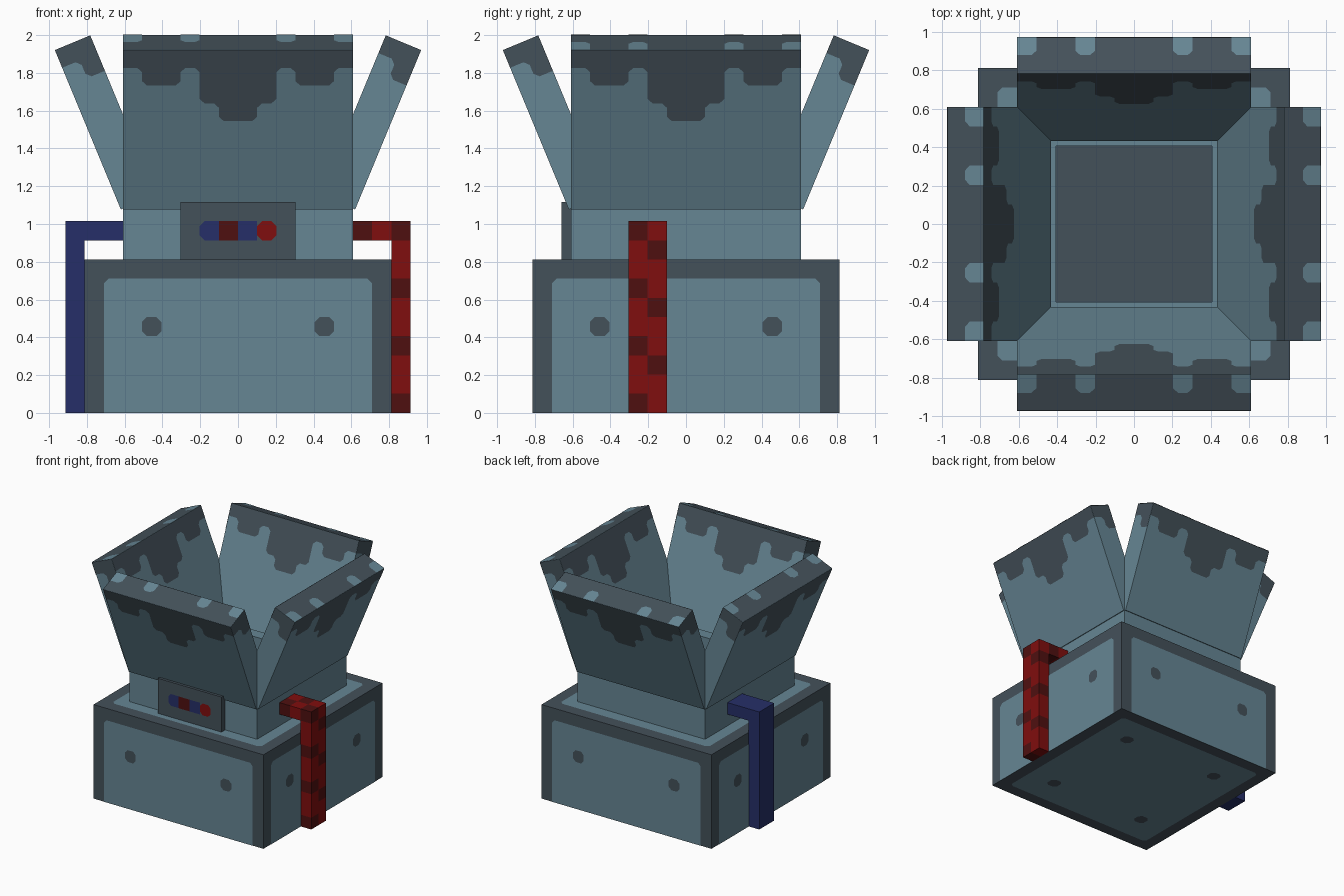
import bpy, bmesh, math
from mathutils import Matrix, Vector

if "Cube" in bpy.data.objects:
    bpy.data.objects.remove(bpy.data.objects["Cube"])

P = 0.1015  # one design unit; everything below is in these units
COLOURS = {
    "steel_light": (102, 134, 148), "steel_dark": (68, 81, 90),
    "red": (128, 14, 14), "dark_red": (79, 16, 16), "blue": (38, 47, 104),
}
LIGHT, DARK, RED, DARK_RED, BLUE = range(5)


def linear(c):
    c /= 255
    return c / 12.92 if c <= 0.04045 else ((c + 0.055) / 1.055) ** 2.4


MATS = []
for mat_name, rgb in COLOURS.items():
    m = bpy.data.materials.new(mat_name)
    m.diffuse_color = [linear(c) for c in rgb] + [1]
    m.use_nodes = True
    m.node_tree.nodes["Principled BSDF"].inputs["Base Color"].default_value = m.diffuse_color
    MATS.append(m)


def face(bm, pts, mat):
    f = bm.faces.new([bm.verts.new(p) for p in pts])
    f.material_index = mat


def box(bm, lo, hi, mat):
    size = Vector(hi) - Vector(lo)
    mid = (Vector(hi) + Vector(lo)) / 2
    mtx = Matrix.Translation(mid) @ Matrix.Diagonal((*size, 1))
    made = bmesh.ops.create_cube(bm, size=1, matrix=mtx)
    for f in {f for v in made["verts"] for f in v.link_faces}:
        f.material_index = mat


def finish(bm, name, mtx=Matrix()):
    bm.transform(Matrix.Scale(P, 4) @ mtx)
    me = bpy.data.meshes.new(name)
    bm.to_mesh(me)
    bm.free()
    for m in MATS:
        me.materials.append(m)
    ob = bpy.data.objects.new(name, me)
    bpy.context.collection.objects.link(ob)


def rect(u0, v0, u1, v1):
    return [(u0, v0), (u1, v0), (u1, v1), (u0, v1)]


def paint(bm, pts, origin, u, v, w, h, mat, lift=0.02, soft=True):
    """Thin painted plate; corners strictly inside the w x h face are clipped."""
    o, u, v = Vector(origin), Vector(u), Vector(v)
    out = []
    for i, p in enumerate(pts):
        p = Vector(p)
        if soft and 0 < p.x < w and 0 < p.y < h:
            for q in (pts[i - 1], pts[(i + 1) % len(pts)]):
                out.append(p + (Vector(q) - p).normalized() * 0.25)
        else:
            out.append(p)
    n = u.cross(v) * lift
    face(bm, [o + u * p.x + v * p.y + n for p in out], mat)


def drip(depths, h):
    """Stepped outline hanging from the top edge of a face."""
    pts = []
    for i, d in enumerate(depths):
        if i and d == depths[i - 1]:
            pts.pop()
        else:
            pts.append((i, h - d))
        pts.append((i + 1, h - d))
    return pts + [(len(depths), h), (0, h)]


X, Y, Z = (1, 0, 0), (0, 1, 0), (0, 0, 1)
NX, NY = (-1, 0, 0), (0, -1, 0)

# Base block with inset-look panels and rivets
bm = bmesh.new()
box(bm, (-8, -8, 0), (8, 8, 8), DARK)
for k in range(4):
    r = Matrix.Rotation(k * math.pi / 2, 3, "Z")
    side = (r @ Vector((-8, -8, 0)), r @ Vector(X), Z, 16, 8)
    paint(bm, rect(1, 0, 15, 7), *side, LIGHT)
    for u in (3, 12):
        paint(bm, rect(u, 4, u + 1, 5), *side, DARK, 0.04)
under = ((8, -8, 0), NX, Y, 16, 16)
paint(bm, rect(1, 1, 15, 15), *under, LIGHT)
for u in (3, 12):
    for v in (3, 12):
        paint(bm, rect(u, v, u + 1, v + 1), *under, DARK, 0.04)
upper = ((-8, -8, 8), X, Y, 16, 16)
paint(bm, rect(1, 1, 15, 15), *upper, LIGHT)
paint(bm, rect(4, 4, 12, 12), *upper, DARK, 0.04, False)
finish(bm, "base")

# Hollow square neck
bm = bmesh.new()
for k in range(4):
    r = Matrix.Rotation(k * math.pi / 2, 3, "Z")
    for quad in (
        [(-6, -6, 8), (6, -6, 8), (6, -6, 11), (-6, -6, 11)],
        [(-6, -6, 11), (6, -6, 11), (4, -4, 11), (-4, -4, 11)],
        [(-4, -4, 11), (4, -4, 11), (4, -4, 8), (-4, -4, 8)],
    ):
        face(bm, [r @ Vector(p) for p in quad], LIGHT)
bmesh.ops.remove_doubles(bm, verts=bm.verts, dist=0.001)
finish(bm, "neck")

# Control panel with a row of lamps
bm = bmesh.new()
box(bm, (-3, -6.5, 8), (3, -6, 11), DARK)
front = ((-3, -6.5, 8), X, Z, 6, 3)
paint(bm, rect(1, 1, 2.4, 2), *front, BLUE, 0.02)
paint(bm, rect(2, 1, 3, 2), *front, DARK_RED, 0.04, False)
paint(bm, rect(3, 1, 4, 2), *front, BLUE, 0.04, False)
paint(bm, rect(4, 1, 5, 2), *front, RED, 0.04)
finish(bm, "control_panel")

# Four flaring hopper flaps with worn dark rims
WEAR = [1, 2, 2, 1, 3, 4, 4, 3, 1, 2, 2, 1]
for name, angle, row in (("front", 0, 1), ("right", 90, 0), ("back", 180, 0), ("left", -90, 1)):
    bm = bmesh.new()
    box(bm, (-6, 0, 0), (6, 2, 9), LIGHT)
    paint(bm, drip(WEAR, 9), (-6, 0, 0), X, Z, 12, 9, DARK)
    paint(bm, drip(WEAR, 9), (6, 2, 0), NX, Z, 12, 9, DARK)
    paint(bm, drip([1, 2], 9), (6, 0, 0), Y, Z, 2, 9, DARK)
    paint(bm, drip([1, 2], 9), (-6, 2, 0), NY, Z, 2, 9, DARK)
    rim = ((-6, 0, 9), X, Y, 12, 2)
    paint(bm, rect(0, 0, 12, 2), *rim, DARK)
    for c in (0, 3, 8, 11):
        paint(bm, rect(c, row, c + 1, row + 1), *rim, LIGHT, 0.04)
    finish(bm, name + "_flap",
           Matrix.Rotation(math.radians(angle), 4, "Z")
           @ Matrix.Translation((0, -6.11, 10.61))
           @ Matrix.Rotation(math.radians(22.5), 4, "X"))


# Elbow pipes made of unit cells, keeping only the outer faces
def pipe(name, colour, angle):
    cells = {(8, j, k) for j in (0, 1) for k in range(10)}
    cells |= {(i, j, 9) for i in (6, 7) for j in (0, 1)}
    bm = bmesh.new()
    for cell in sorted(cells):
        mid = Vector(cell) + Vector((0.5, -2.5, 0.5))
        for axis in range(3):
            for s in (-1, 1):
                n = Vector((0, 0, 0))
                n[axis] = s
                if tuple(int(a + b) for a, b in zip(cell, n)) in cells:
                    continue
                a = Vector((0, 0, 0))
                a[(axis + 1) % 3] = 0.5
                b = n.cross(a)
                c = mid + n * 0.5
                face(bm, [c - a - b, c + a - b, c + a + b, c - a + b], colour(*cell))
    bmesh.ops.remove_doubles(bm, verts=bm.verts, dist=0.001)
    finish(bm, name, Matrix.Rotation(angle, 4, "Z"))


def checks(i, j, k):
    dark = (k + j) % 3 == 0 if i == 8 else (i + j) % 2 == 0
    return DARK_RED if dark else RED


pipe("red_pipe", checks, 0)
pipe("blue_pipe", lambda i, j, k: BLUE, math.pi)
